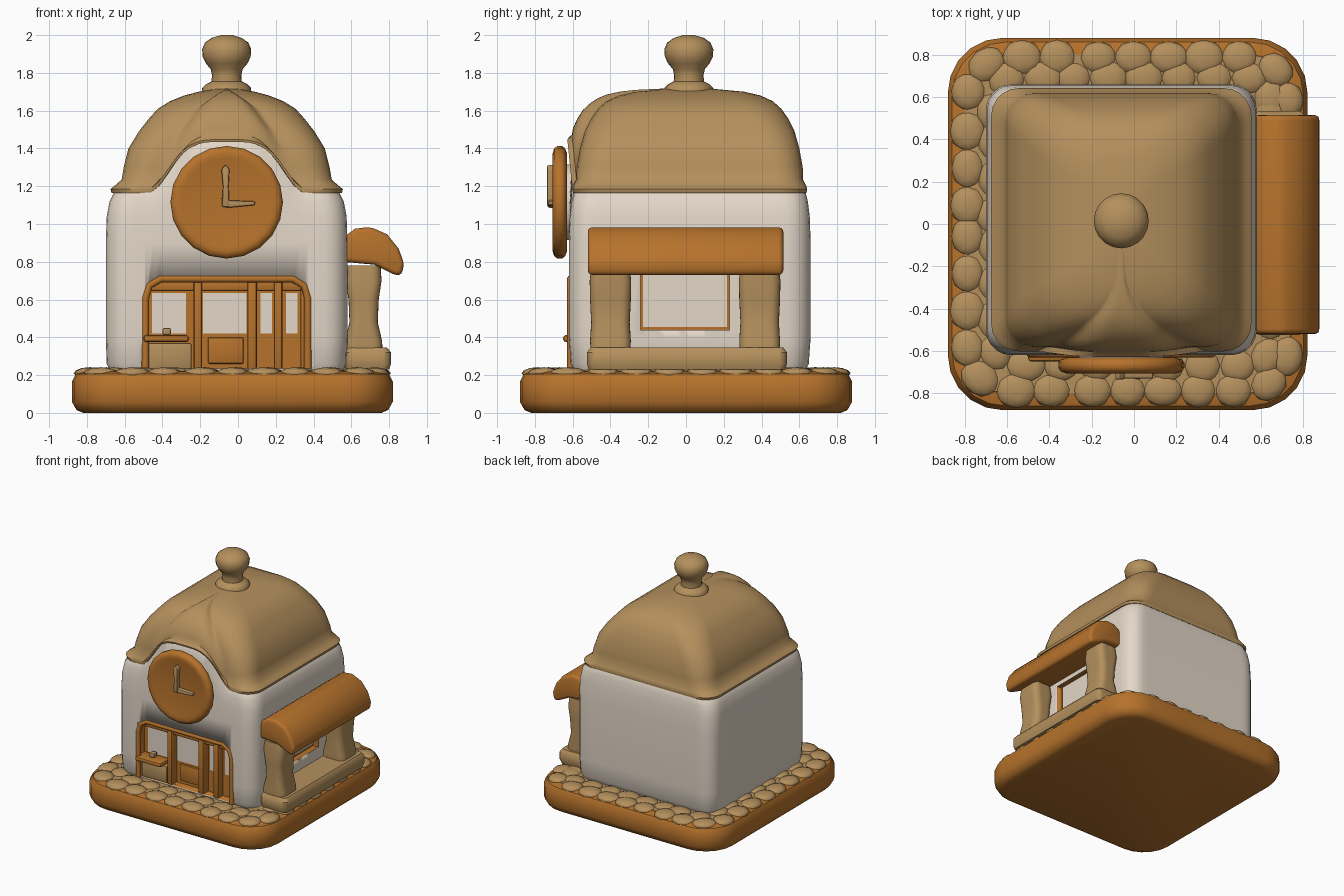
import bpy, bmesh, math, random
from mathutils import Vector

if "Cube" in bpy.data.objects:
    bpy.data.objects.remove(bpy.data.objects["Cube"])

random.seed(4)


def material(name, rgb):
    m = bpy.data.materials.new(name)
    m.diffuse_color = (*rgb, 1)
    m.use_nodes = True
    m.node_tree.nodes["Principled BSDF"].inputs["Base Color"].default_value = m.diffuse_color
    return m


TAN = material("tan", (0.46, 0.28, 0.11))
ORANGE = material("orange_brown", (0.47, 0.17, 0.025))
WHITE = material("warm_white", (0.77, 0.68, 0.58))


def finish(name, bm, mat, bevel=0, segs=3, angle=35):
    bmesh.ops.remove_doubles(bm, verts=bm.verts, dist=1e-5)
    bmesh.ops.recalc_face_normals(bm, faces=bm.faces)
    me = bpy.data.meshes.new(name)
    bm.to_mesh(me)
    bm.free()
    me.materials.append(mat)
    ob = bpy.data.objects.new(name, me)
    bpy.context.collection.objects.link(ob)
    bpy.ops.object.select_all(action='DESELECT')
    ob.select_set(True)
    bpy.context.view_layer.objects.active = ob
    if bevel:
        b = ob.modifiers.new("bevel", 'BEVEL')
        b.width, b.segments = bevel, segs
        bpy.ops.object.modifier_apply(modifier="bevel")
    bpy.ops.object.shade_smooth_by_angle(angle=math.radians(angle))
    return ob


def ring(hx, hy, r, na=5, ns=4):
    """Points around a rounded rectangle."""
    r = min(r, hx, hy)
    pts = []
    for q in range(4):
        sx, sy = ((1, 1), (-1, 1), (-1, -1), (1, -1))[q]
        for k in range(na + 1):
            a = (q + k / na) * math.pi / 2
            pts.append(Vector((sx * (hx - r) + r * math.cos(a), sy * (hy - r) + r * math.sin(a))))
        tx, ty = ((-1, 1), (-1, -1), (1, -1), (1, 1))[q]
        a = (q + 1) * math.pi / 2
        nxt = Vector((tx * (hx - r) + r * math.cos(a), ty * (hy - r) + r * math.sin(a)))
        last = pts[-1].copy()
        pts += [last.lerp(nxt, k / ns) for k in range(1, ns)]
    return pts


def loft(name, centre, rows, mat, na=5, ns=4, cap=True, bump=None, push=0, angle=40):
    """Stack rounded rectangles: rows of (z, half x, half y, radius, arch weight)."""
    bm = bmesh.new()
    rings = []
    for z, hx, hy, r, *w in rows:
        w = w[0] if w else 0
        vs = []
        for i, p in enumerate(ring(hx, hy, r, na, ns)):
            b = bump[i] * w if bump else 0
            vs.append(bm.verts.new((centre[0] + p.x, centre[1] + p.y - push * b, z + b)))
        rings.append(vs)
    n = len(rings[0])
    for a, b in zip(rings, rings[1:]):
        for i in range(n):
            bm.faces.new((a[i], a[(i + 1) % n], b[(i + 1) % n], b[i]))
    if cap:
        bm.faces.new(rings[0])
    bm.faces.new(rings[-1])
    return finish(name, bm, mat, angle=angle)


def prism(name, pts, y0, y1, mat, bevel=0, segs=2):
    """Extrude an (x, z) outline along y."""
    bm = bmesh.new()
    f = bm.faces.new([bm.verts.new((x, y0, z)) for x, z in pts])
    g = bmesh.ops.extrude_face_region(bm, geom=[f])['geom']
    bmesh.ops.translate(bm, vec=(0, y1 - y0, 0), verts=[v for v in g if isinstance(v, bmesh.types.BMVert)])
    return finish(name, bm, mat, bevel, segs)


def box(name, x0, x1, y0, y1, z0, z1, mat, bevel=0):
    return prism(name, [(x0, z0), (x1, z0), (x1, z1), (x0, z1)], y0, y1, mat, bevel)


# base slab and cobble bed
B = (-0.03, 0)
loft("base_slab", B, [(0, .79, .82, .22), (.015, .825, .855, .24), (.06, .85, .88, .26), (.165, .85, .88, .26),
                      (.205, .83, .86, .25), (.218, .79, .82, .22)], ORANGE)
loft("cobble_bed", B, [(.2, .78, .81, .2), (.222, .77, .80, .2)], TAN)


# cobble stones walked round two loops
def cobbles(name, centre, hx, hy, r, step):
    pts = ring(hx, hy, r, 8, 40)
    bm = bmesh.new()
    dist, k = 0, 0
    for p, q in zip(pts, pts[1:] + pts[:1]):
        dist += (q - p).length
        if dist < step * k:
            continue
        k += 1
        d = (q - p).normalized() if (q - p).length > 1e-6 else Vector((1, 0))
        s = [.094 * random.uniform(.93, 1.07), .082 * random.uniform(.93, 1.07), .032]
        vs = bmesh.ops.create_icosphere(bm, subdivisions=2, radius=1)['verts']
        for v in vs:
            a, b = v.co.x * s[0], v.co.y * s[1]
            v.co = (centre[0] + p.x + a * d.x - b * d.y, centre[1] + p.y + a * d.y + b * d.x, .21 + v.co.z * s[2])
    finish(name, bm, TAN, angle=60)


cobbles("outer_cobbles", B, .755, .785, .2, .172)
cobbles("inner_cobbles", (-.01, .01), .655, .68, .1, .165)

# arch over the clock, shared by walls and roof
C = (-0.06, 0.02)
NS = 24
bump = []
for p in ring(.61, .62, .12, 5, NS):
    u = abs(p.x) / .42
    bump.append(.135 * (1 + math.cos(math.pi * u * u)) if p.y < -.5 and u < 1 else 0)

# walls
walls = loft("walls", C, [(.22, .615, .61, .1), (.26, .635, .63, .12), (.4, .64, .64, .12), (.9, .64, .64, .12),
                          (1.04, .635, .635, .12, .4), (1.12, .62, .625, .12, .75), (1.18, .59, .61, .12, 1),
                          (1.21, .54, .585, .12, 1), (1.24, .3, .3, .12, .3)], WHITE, ns=NS, bump=bump)
walls.data.materials.append(ORANGE)

# shopfront and side window recesses
arch = [(-.49, .235), (.37, .235), (.37, .61), (.35, .675), (.29, .71), (-.41, .71), (-.47, .675), (-.49, .61)]
for cutter in (prism("front_cutter", arch, -.8, -.53, WHITE),
               box("side_cutter", .53, .7, -.24, .23, .44, .76, WHITE)):
    cutter.hide_render = True
    cutter.data.materials.append(ORANGE)
    for f in cutter.data.polygons:
        f.material_index = 1
    m = walls.modifiers.new("cut", 'BOOLEAN')
    m.object, m.operation, m.solver = cutter, 'DIFFERENCE', 'EXACT'
    bpy.ops.object.select_all(action='DESELECT')
    walls.select_set(True)
    bpy.context.view_layer.objects.active = walls
    bpy.ops.object.modifier_apply(modifier="cut")
    bpy.data.objects.remove(cutter)

# shopfront frame: a round bar swept round the opening
cu = bpy.data.curves.new("shop_frame", 'CURVE')
cu.dimensions, cu.bevel_depth, cu.bevel_resolution = '3D', .02, 2
sp = cu.splines.new('POLY')
path = arch[1:] + arch[:1]
sp.points.add(len(path) - 1)
for pt, (x, z) in zip(sp.points, path):
    pt.co = (x, -.61, z, 1)
cu.materials.append(ORANGE)
bar = bpy.data.objects.new("shop_frame", cu)
bpy.context.collection.objects.link(bar)
bpy.ops.object.select_all(action='DESELECT')
bar.select_set(True)
bpy.context.view_layer.objects.active = bar
bpy.ops.object.convert(target='MESH')

# posts, door panel, counter and panes
for i, (x0, x1) in enumerate([(-.235, -.19), (.05, .1), (.19, .235), (.33, .365)]):
    box(f"post_{i}", x0, x1, -.60, -.52, .23, .70, ORANGE, .012)
box("shop_header", -.47, .35, -.58, -.52, .645, .70, ORANGE, .012)
box("door_panel", -.16, .03, -.545, -.52, .26, .40, ORANGE, .01)
box("counter_front", -.48, -.245, -.59, -.52, .23, .37, TAN, .012)
box("counter_top", -.50, -.26, -.65, -.52, .375, .412, ORANGE, .015)
box("counter_box", -.40, -.355, -.60, -.55, .412, .45, TAN, .01)
for i, (x0, x1) in enumerate([(-.455, -.275), (-.185, .045), (.12, .18), (.255, .315)]):
    box(f"shop_pane_{i}", x0, x1, -.537, -.528, .42, .635, WHITE)
box("side_pane", .528, .537, -.228, .218, .455, .76, WHITE)

# roof with flared lip
def lift(z):
    return max(0, (1.72 - z) / .55)


roof = [(1.20, .55, .57, .1), (1.17, .59, .60, .12), (1.165, .61, .618, .13), (1.185, .615, .622, .13),
        (1.205, .59, .615, .13), (1.235, .556, .60, .13), (1.3, .545, .598, .14), (1.4, .52, .58, .15),
        (1.49, .465, .555, .16), (1.56, .41, .52, .17), (1.61, .365, .485, .17), (1.65, .30, .44, .17),
        (1.68, .225, .375, .15), (1.70, .15, .29, .12), (1.715, .06, .13, .05)]
loft("roof", C, [(z, x, y, r, min(1, lift(z))) for z, x, y, r in roof], TAN, ns=NS, cap=False, bump=bump, push=.1)


# lathed parts: rows of (height, radius)
def lathe(name, centre, rows, mat, na=5, angle=45):
    return loft(name, centre, [(h, r, r, r) for h, r in rows], mat, na=na, ns=1, angle=angle)


lathe("roof_knob", (-.06, .015), [(1.68, .13), (1.72, .13), (1.74, .11), (1.755, .08), (1.79, .078), (1.82, .085),
                                  (1.85, .11), (1.885, .127), (1.925, .13), (1.96, .115), (1.985, .08), (2.0, .03)],
      TAN)

# clock, turned to face the front
for name, rows, mat in (("clock_mount", [(.56, .2), (.65, .2)], WHITE),
                        ("clock_face", [(.63, .26), (.64, .285), (.655, .298), (.68, .298), (.698, .285),
                                        (.706, .26), (.70, .235)], ORANGE)):
    ob = lathe(name, (0, 0), rows, mat)
    ob.rotation_euler.x = math.pi / 2
    ob.location = (-.06, 0, 1.115)
prism("clock_hand_up", [(-.085, 1.09), (-.045, 1.09), (-.05, 1.2), (-.045, 1.29), (-.065, 1.315), (-.088, 1.29),
                        (-.08, 1.2)], -.735, -.69, TAN, .008)
prism("clock_hand_side", [(-.09, 1.14), (-.065, 1.085), (.09, 1.10), (.09, 1.12), (-.04, 1.125)], -.73, -.69, TAN, .008)

# side stall: ledge, pillars and awning
loft("stall_ledge", (.685, .005), [(.23, .115, .52, .04), (.26, .125, .53, .04), (.32, .125, .53, .04),
                                   (.345, .105, .51, .03)], TAN)
for i, y in enumerate((-.4, .39)):
    loft(f"stall_pillar_{i}", (.665, y), [(.33, .10, .105, .05), (.38, .098, .108, .05), (.48, .075, .102, .05),
                                          (.6, .08, .108, .05), (.7, .095, .11, .05), (.78, .09, .1, .05)], TAN)
prism("awning", [(.55, .80), (.56, .93), (.62, .975), (.70, .985), (.79, .945), (.85, .87), (.88, .79), (.865, .725),
                 (.82, .735), (.72, .785)], -.52, .515, ORANGE, .025, 3)
